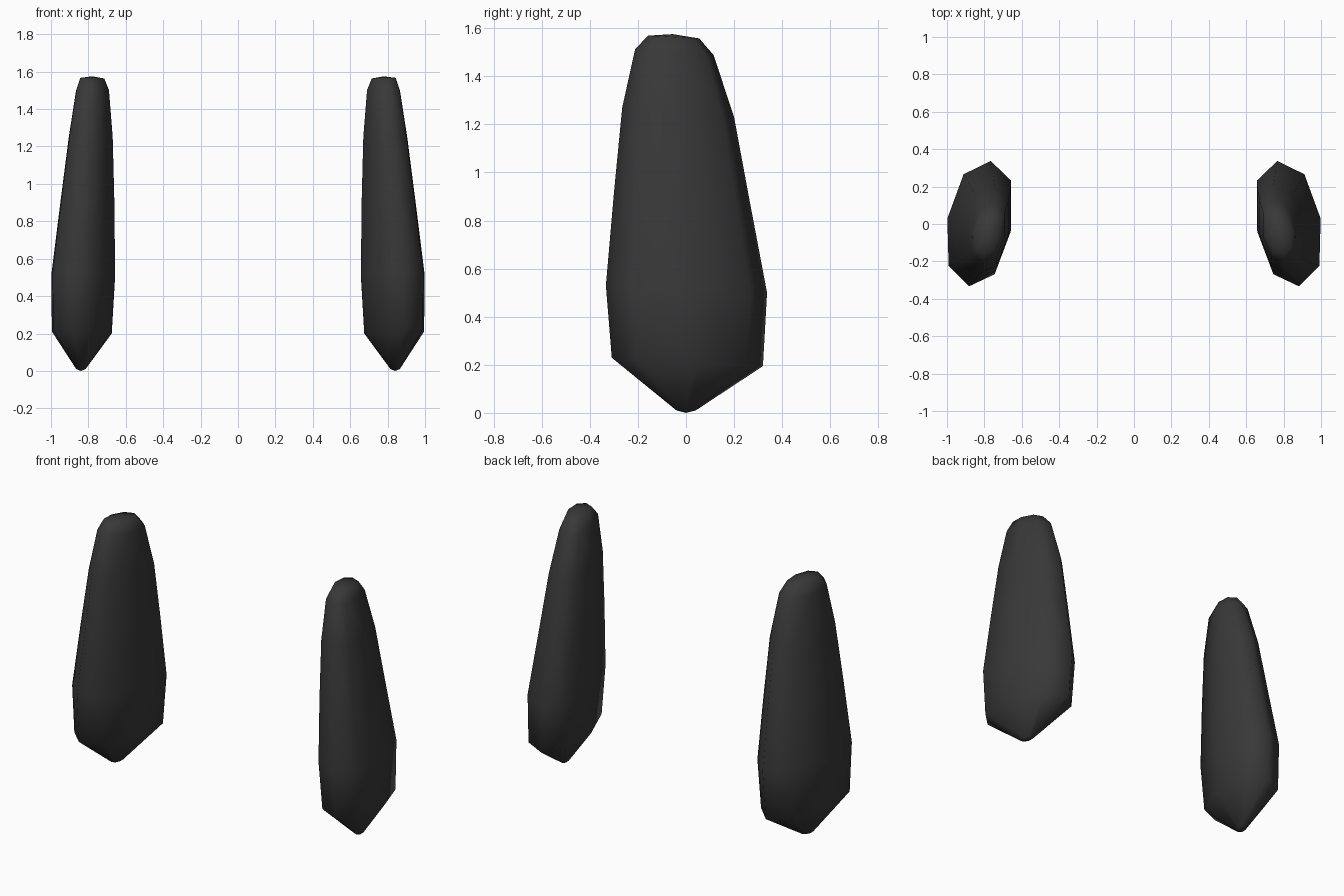
import bpy, bmesh

if "Cube" in bpy.data.objects:
    bpy.data.objects.remove(bpy.data.objects["Cube"])

# Dark grey surface
mat = bpy.data.materials.new("dark grey")
mat.diffuse_color = (0.04, 0.04, 0.04, 1)
mat.use_nodes = True
mat.node_tree.nodes["Principled BSDF"].inputs["Base Color"].default_value = mat.diffuse_color

# Skewed eight-sided cross-section in a -1..1 box
SECTION = [(-1, -.09), (-1, .69), (-.36, 1), (.49, .79),
           (1, .09), (.96, -.66), (.32, -.98), (-.48, -.79)]

# Rings: z, x min, x max, y min, y max, z difference front to back
RINGS = [(.01, .815, .865, -.04, .04, 0),
         (.212, .675, .995, -.315, .32, .035),
         (.515, .657, .998, -.34, .337, .03),
         (.90, .661, .950, -.305, .265, .04),
         (1.25, .670, .905, -.27, .20, .04),
         (1.50, .690, .866, -.215, .115, .025),
         (1.563, .715, .845, -.16, .055, .012)]


def shard(name, side):
    bm = bmesh.new()
    rings = []
    for z, x0, x1, y0, y1, tilt in RINGS:
        rings.append([bm.verts.new((side * ((x0 + x1) / 2 + u * (x1 - x0) / 2),
                                    (y0 + y1) / 2 + v * (y1 - y0) / 2,
                                    z - v * tilt / 2)) for u, v in SECTION])
    # Skin between rings
    for a, b in zip(rings, rings[1:]):
        for i in range(8):
            j = (i + 1) % 8
            bm.faces.new((a[i], a[j], b[j], b[i]))
    # Pointed foot and rounded crown
    foot = bm.verts.new((side * .84, 0, 0))
    crown = bm.verts.new((side * .78, -.055, 1.575))
    for tip, ring in ((foot, rings[0]), (crown, rings[-1])):
        for i in range(8):
            bm.faces.new((tip, ring[i], ring[(i + 1) % 8]))
    bmesh.ops.recalc_face_normals(bm, faces=bm.faces)
    for f in bm.faces:
        f.smooth = True
    me = bpy.data.meshes.new(name)
    bm.to_mesh(me)
    bm.free()
    me.materials.append(mat)
    ob = bpy.data.objects.new(name, me)
    bpy.context.collection.objects.link(ob)


shard("right_shard", 1)
shard("left_shard", -1)
